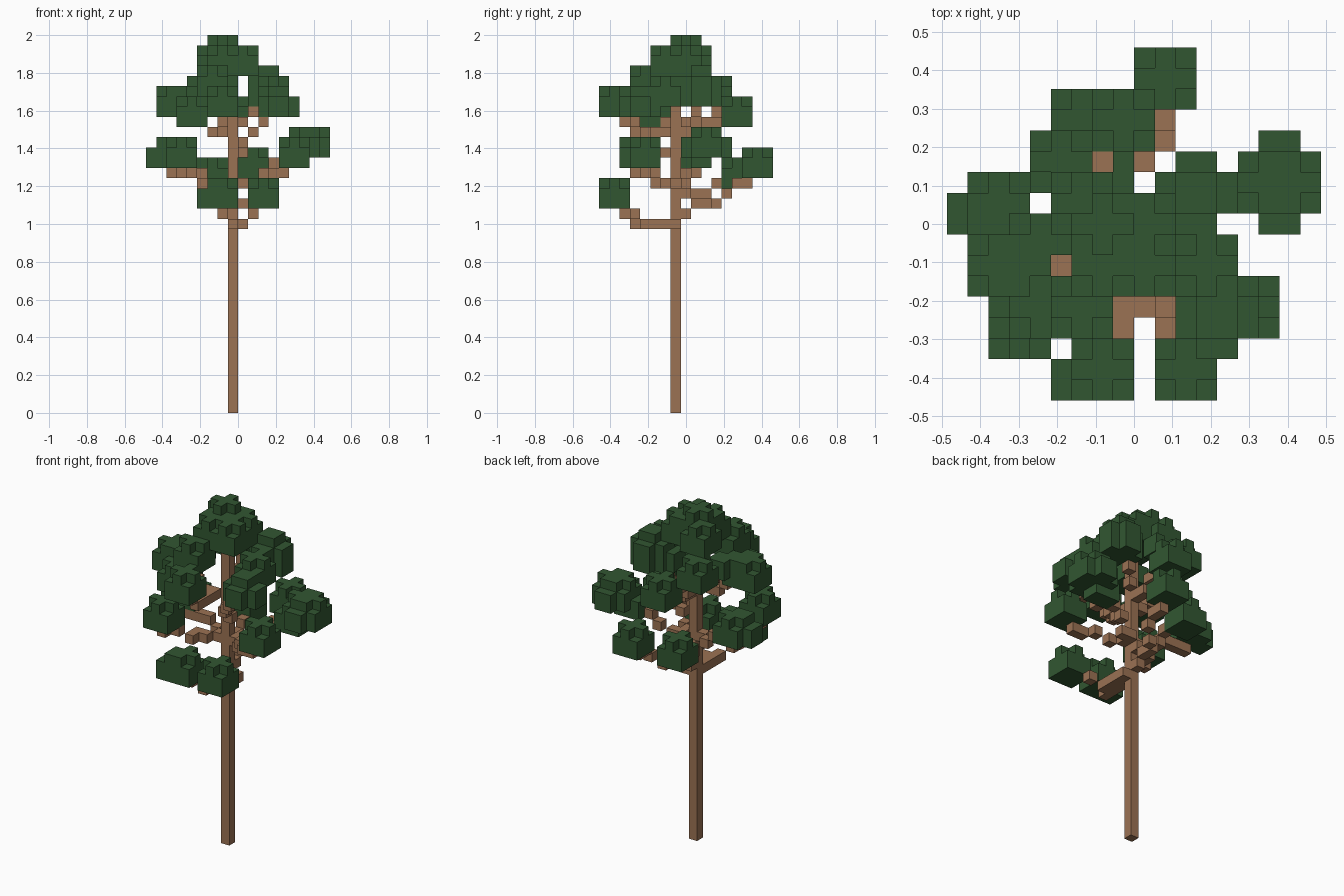
import bpy
import bmesh
from math import radians
from mathutils import Vector

default_cube = bpy.data.objects.get("Cube")
if default_cube:
    bpy.data.objects.remove(default_cube, do_unlink=True)

UNIT = 2 / 37  # edge of one block


def make_material(name, colour):
    mat = bpy.data.materials.new(name)
    mat.use_nodes = True
    mat.diffuse_color = colour
    shader = next(n for n in mat.node_tree.nodes if n.type == "BSDF_PRINCIPLED")
    shader.inputs["Base Color"].default_value = colour
    shader.inputs["Roughness"].default_value = 1
    return mat


bark = make_material("bark_brown", (0.33, 0.17, 0.088, 1))
leaf = make_material("leaf_green", (0.031, 0.094, 0.031, 1))


def clump_cells(centre, size):
    """Blocks of a dome with a flat underside; centre is the middle block (lower if even)."""
    low = [c - (s - 1) // 2 for c, s in zip(centre, size)]
    cells = set()
    for a in range(size[0]):
        for b in range(size[1]):
            for c in range(size[2]):
                x, y, z = [(2 * p + 1 - s) / s for p, s in zip((a, b, c), size)]
                if x * x + y * y + max(z, 0) ** 2 <= 1.01:
                    cells.add((low[0] + a, low[1] + b, low[2] + c))
    return cells


def line_cells(points):
    """Blocks along a polyline."""
    cells = set()
    for start, end in zip(points, points[1:]):
        start, end = Vector(start), Vector(end)
        steps = max(1, int(max(abs(d) for d in end - start)))
        for n in range(steps + 1):
            cells.add(tuple(round(v) for v in start.lerp(end, n / steps)))
    return cells


def block_object(name, cells, mat, filled, merge=False):
    """Outer skin of a set of blocks, leaving out faces against filled blocks."""
    bm = bmesh.new()
    corners = {}

    def corner(p):
        key = tuple(round(v) for v in p)
        if key not in corners:
            corners[key] = bm.verts.new((key[0] * UNIT, (key[1] - 0.5) * UNIT, key[2] * UNIT))
        return corners[key]

    axes = [Vector((1, 0, 0)), Vector((0, 1, 0)), Vector((0, 0, 1))]
    for cell in sorted(cells):
        for n in range(3):
            normal, u, v = axes[n], axes[(n + 1) % 3], axes[(n + 2) % 3]
            for side in (0, 1):
                step = normal if side else -normal
                if tuple(round(c) for c in Vector(cell) + step) in filled:
                    continue
                base = Vector(cell) + normal * side
                ring = [base, base + u, base + u + v, base + v]
                if not side:
                    ring.reverse()
                bm.faces.new([corner(p) for p in ring])
    if merge:
        bmesh.ops.dissolve_limit(bm, angle_limit=radians(1), verts=bm.verts, edges=bm.edges)
    mesh = bpy.data.meshes.new(name)
    bm.to_mesh(mesh)
    bm.free()
    mesh.materials.append(mat)
    obj = bpy.data.objects.new(name, mesh)
    bpy.context.collection.objects.link(obj)


# Leaf clumps three blocks wide, by middle block
round_clumps = [
    (-2, 0, 35), (-3, 1, 34), (-2, -2, 34), (-3, -4, 32),   # crown
    (0, 0, 34), (0, -2, 34),
    (-4, 3, 31), (3, -2, 31), (-2, -7, 30), (-5, -4, 29),   # upper ring
    (-1, 5, 29), (-6, -5, 25), (5, -4, 25), (1, 7, 24),     # middle ring
    (-7, 1, 25),
    (-3, 5, 23), (2, -7, 21), (-2, -7, 21),                 # low
]
# Clumps of other sizes: middle block and size
sized_clumps = [
    ((2, 1, 31), (4, 4, 4)),
    ((3, -5, 30), (4, 4, 3)),
    ((-7, -2, 30), (4, 3, 3)),
    ((-5, -1, 30), (2, 2, 2)),
    ((-1, 2, 31), (1, 2, 2)),
    ((6, 2, 26), (4, 5, 3)),
    ((5, 1, 25), (3, 2, 3)),
    ((-8, 0, 25), (4, 2, 3)),
    ((-3, -8, 21), (4, 2, 3)),
]
# Branch paths, from the trunk outwards
branch_paths = {
    "low_front_left": [(0, -1, 18), (0, -4, 18), (1, -5, 19), (1, -6, 20)],
    "low_front_right": [(-1, -2, 18), (-1, -5, 18), (-2, -6, 19)],
    "low_back_left": [(-1, 0, 19), (-1, 2, 20), (0, 3, 20), (1, 4, 21), (1, 6, 22)],
    "low_back_right": [(-1, 0, 21), (-2, 2, 21), (-3, 4, 22)],
    "mid_front_right": [(-2, -1, 22), (-4, -2, 22), (-5, -4, 23), (-6, -5, 23)],
    "mid_right": [(-2, -1, 22), (-4, 0, 23), (-7, 0, 23)],
    "mid_front_left": [(0, -1, 22), (2, -3, 23), (4, -4, 23)],
    "mid_left": [(0, 0, 22), (2, 1, 23), (4, 1, 24)],
    "high_front_left": [(0, -2, 25), (1, -4, 27), (2, -5, 28)],
    "high_front_right": [(-2, -2, 27), (-2, -5, 27), (-2, -6, 28)],
    "high_right": [(-2, -2, 27), (-3, -2, 27), (-4, -2, 28)],
    "high_back": [(-1, 0, 27), (-1, 4, 28)],
    "high_back_right": [(-2, 1, 28), (-2, 3, 29), (-3, 3, 30)],
    "high_back_left": [(0, 0, 28), (1, 1, 29), (2, 2, 30)],
}

# Share out the blocks so that no two parts overlap
parts = [("trunk", line_cells([(-1, -1, 0), (-1, -1, 31)]), bark)]
for centre in round_clumps:
    parts.append(("leaf_clump", clump_cells(centre, (3, 3, 3)), leaf))
for centre, size in sized_clumps:
    parts.append(("sized_leaf_clump", clump_cells(centre, size), leaf))
for name, path in branch_paths.items():
    parts.append((name + "_branch", line_cells(path), bark))

filled = set()
owned = []
for name, cells, mat in parts:
    owned.append((name, cells - filled, mat))
    filled |= cells

for name, cells, mat in owned:
    if cells:
        block_object(name, cells, mat, filled, merge=name == "trunk")
